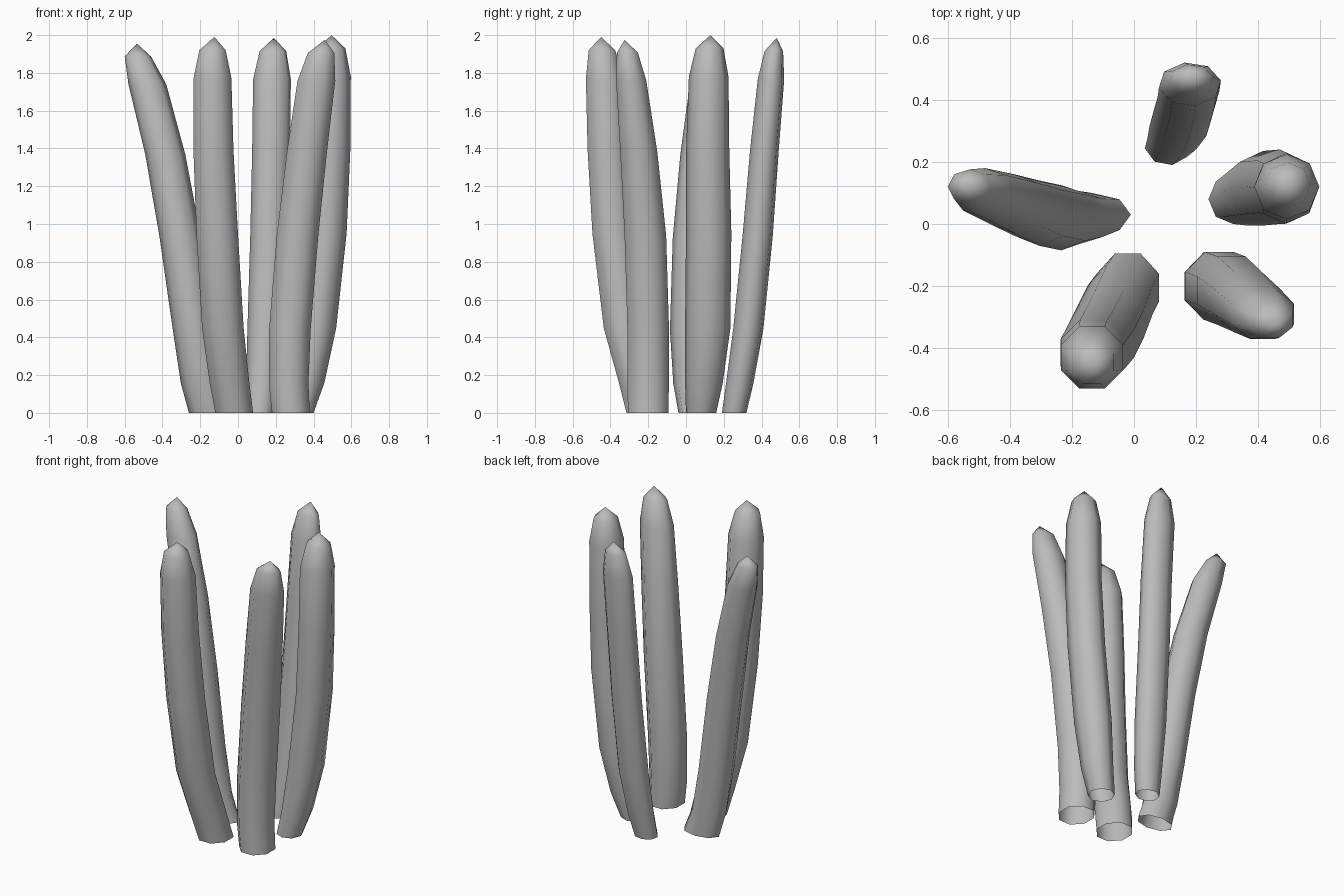
import bpy, bmesh, math
from mathutils import Vector

cube = bpy.data.objects.get("Cube")
if cube:
    bpy.data.objects.remove(cube, do_unlink=True)

SIDES = 8
LEVELS = (0, .16, .45, .95, 1.4, 1.78, 1.93)

grey = bpy.data.materials.new("stalk_grey")
grey.use_nodes = True
grey.diffuse_color = (.5, .5, .5, 1)
grey.node_tree.nodes["Principled BSDF"].inputs["Base Color"].default_value = (.5, .5, .5, 1)


def make_stalk(name, height, phase, base, middle, top, path):
    """Open-ended bent tube with a rounded, pointed tip.

    base, middle and top are half widths in x and y; path holds the
    centre of each ring, followed by the tip."""
    base, middle, top = Vector(base), Vector(middle), Vector(top)
    widths = (base, base.lerp(middle, .5), middle, middle,
              middle.lerp(top, .4), top, top * .7)
    angles = [math.radians(phase) + math.tau * i / SIDES for i in range(SIDES)]
    reach = max(math.cos(a) for a in angles)

    bm = bmesh.new()
    rings = []
    for level, (rx, ry), (x, y) in zip(LEVELS, widths, path):
        z = level * height / 2
        rings.append([bm.verts.new((x + rx * math.cos(a) / reach,
                                    y + ry * math.sin(a) / reach, z))
                      for a in angles])

    # Side walls
    for low, high in zip(rings, rings[1:]):
        for i in range(SIDES):
            j = (i + 1) % SIDES
            bm.faces.new((low[i], low[j], high[j], high[i]))

    # Pointed tip
    tip = bm.verts.new((*path[-1], height))
    for i in range(SIDES):
        bm.faces.new((rings[-1][i], rings[-1][(i + 1) % SIDES], tip))

    for face in bm.faces:
        face.smooth = True
    mesh = bpy.data.meshes.new(name)
    bm.to_mesh(mesh)
    bm.free()
    mesh.materials.append(grey)
    stalk = bpy.data.objects.new(name, mesh)
    bpy.context.collection.objects.link(stalk)
    return stalk


make_stalk("right_stalk", height=1.955, phase=0,
           base=(.125, .07), middle=(.11, .105), top=(.1, .08),
           path=[(-.135, .03), (-.185, .02), (-.235, .02), (-.305, .035),
                 (-.385, .065), (-.48, .1), (-.53, .12), (-.535, .13)])

make_stalk("front_stalk", height=1.99, phase=22.5,
           base=(.1, .11), middle=(.11, .11), top=(.1, .1),
           path=[(-.02, -.205), (-.045, -.245), (-.08, -.325), (-.11, -.385),
                 (-.13, -.415), (-.135, -.43), (-.135, -.445), (-.125, -.45)])

make_stalk("back_stalk", height=1.985, phase=10,
           base=(.075, .065), middle=(.1, .08), top=(.1, .07),
           path=[(.11, .255), (.13, .285), (.15, .33), (.165, .38),
                 (.175, .415), (.18, .45), (.185, .465), (.19, .48)])

make_stalk("front_left_stalk", height=1.975, phase=22.5,
           base=(.1, .108), middle=(.11, .11), top=(.1, .08),
           path=[(.28, -.2), (.268, -.2), (.275, -.2), (.315, -.215),
                 (.365, -.25), (.415, -.29), (.44, -.31), (.46, -.325)])

make_stalk("back_left_stalk", height=2, phase=0,
           base=(.08, .08), middle=(.105, .12), top=(.105, .105),
           path=[(.32, .08), (.365, .095), (.415, .115), (.47, .12),
                 (.49, .115), (.492, .12), (.495, .125), (.495, .13)])
